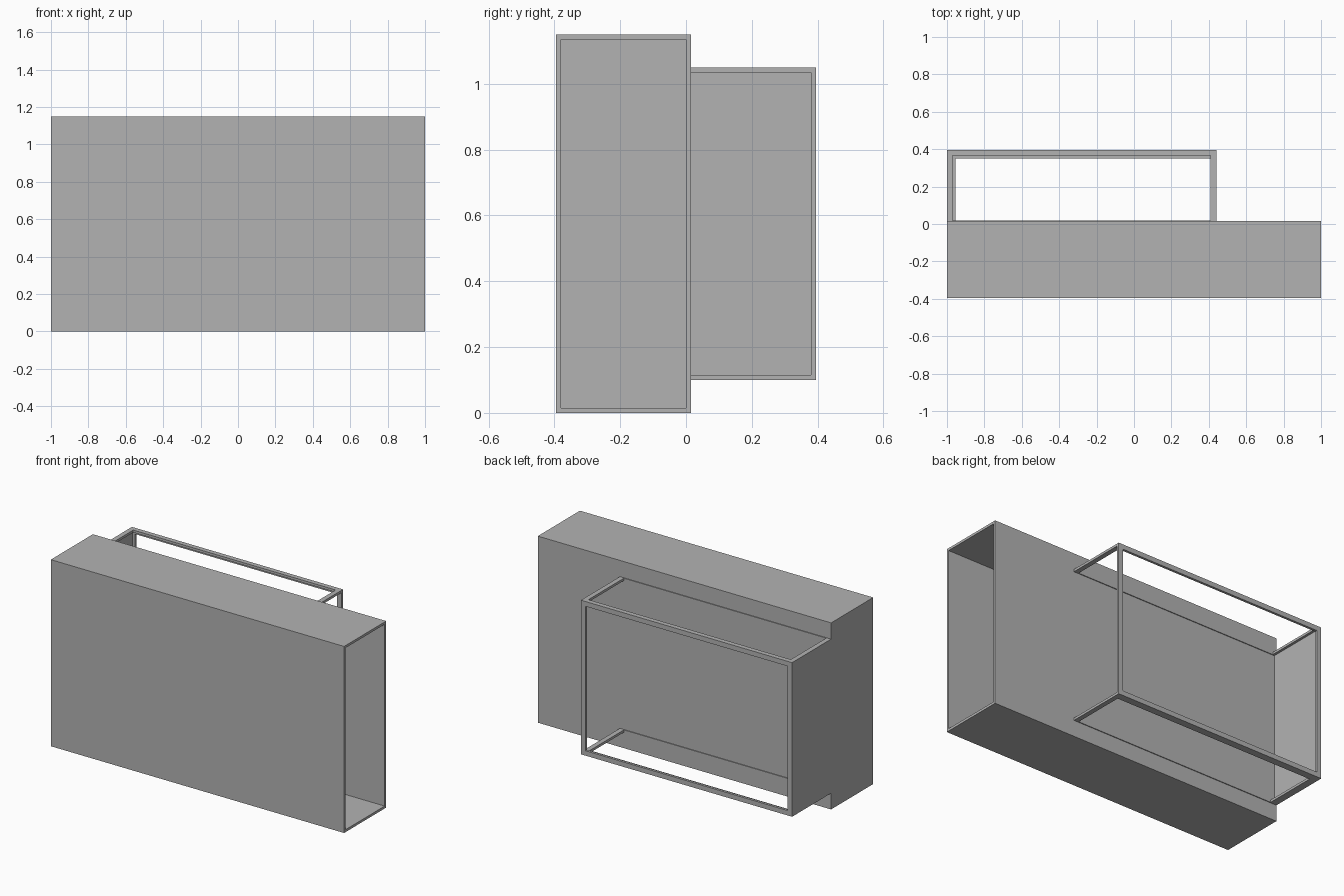
import bpy
from mathutils import Vector

if "Cube" in bpy.data.objects:
    bpy.data.objects.remove(bpy.data.objects["Cube"])

grey = bpy.data.materials.new("plain_grey")
grey.use_nodes = True
colour = (0.45, 0.45, 0.45, 1)
grey.diffuse_color = colour
grey.node_tree.nodes["Principled BSDF"].inputs["Base Color"].default_value = colour


def box(name, low, high):
    """Axis-aligned box between two corners."""
    low, high = Vector(low), Vector(high)
    bpy.ops.mesh.primitive_cube_add(size=1, location=(low + high) / 2)
    ob = bpy.context.object
    ob.name = name
    ob.scale = high - low
    bpy.ops.object.transform_apply(location=False, rotation=False, scale=True)
    ob.data.materials.append(grey)
    return ob


def carve(target, low, high):
    """Subtract a box from the target and remove the cutter."""
    cutter = box("cutter", low, high)
    cutter.hide_render = True
    mod = target.modifiers.new("opening", "BOOLEAN")
    mod.operation = "DIFFERENCE"
    mod.solver = "EXACT"
    mod.object = cutter
    bpy.context.view_layer.objects.active = target
    bpy.ops.object.modifier_apply(modifier=mod.name)
    bpy.data.objects.remove(cutter)


wall = 0.015
front, middle, back = -0.395, 0.015, 0.395
height = 1.15
low, top = 0.10, 1.05
end = 0.44

# Long hollow body, open at its left end
body = box("main_body", (-1, front, 0), (1, middle, height))
carve(body, (-1 + wall, front + wall, wall), (1.1, middle - wall, height - wall))

# Rear bay: thin shell, open at its left end and against the body
bay = box("rear_bay", (-1, middle, low), (end, back, top))
carve(bay, (-1 + wall, middle - 0.1, low + wall), (end + 0.1, back - wall, top - wall))

# Openings in the back, roof and floor of the bay leave narrow rims
rim = 0.03
carve(bay, (-1 + rim, back - 0.1, low + rim), (end - rim, back + 0.1, top - rim))
carve(bay, (-1 + rim, middle + 0.005, top - 0.1), (end - rim, back - rim, top + 0.1))
carve(bay, (-1 + 0.045, middle + 0.005, low - 0.1), (end - rim, back - 0.045, low + 0.1))
